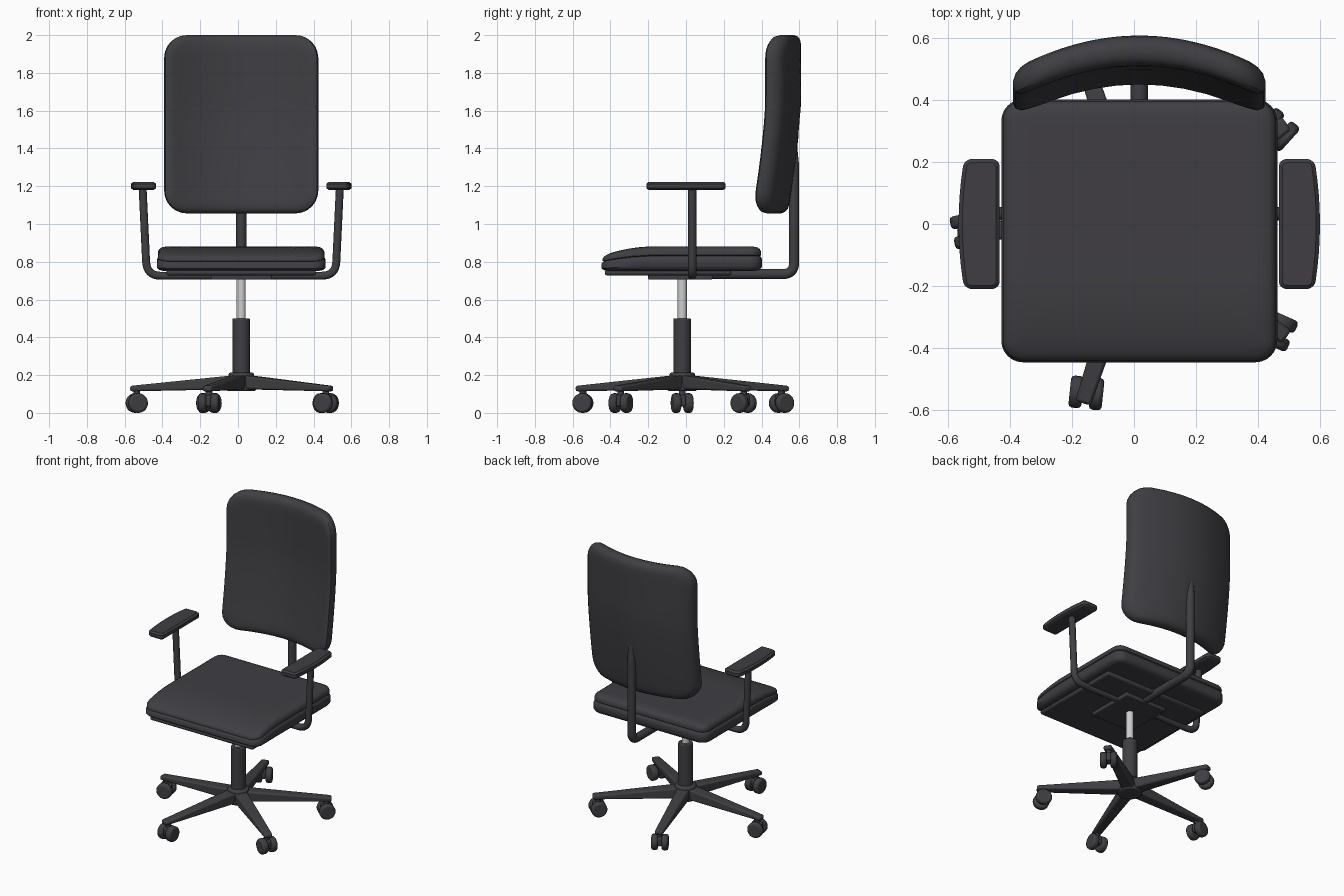
import bpy, bmesh, math
from mathutils import Vector, Matrix

cube = bpy.data.objects.get("Cube")
if cube:
    bpy.data.objects.remove(cube, do_unlink=True)


def material(name, color, rough):
    m = bpy.data.materials.new(name)
    m.use_nodes = True
    m.diffuse_color = color
    b = m.node_tree.nodes["Principled BSDF"]
    b.inputs["Base Color"].default_value = color
    b.inputs["Roughness"].default_value = rough
    return m


DARK = material("charcoal", (0.05, 0.048, 0.055, 1), 0.6)
SILVER = material("silver", (0.62, 0.62, 0.63, 1), 0.4)
CX, CY = 0.017, -0.02      # axis of the column


def finish(name, bm, mat=DARK, angle=40, bevel=0):
    bmesh.ops.recalc_face_normals(bm, faces=bm.faces)
    me = bpy.data.meshes.new(name)
    bm.to_mesh(me)
    bm.free()
    return place(name, me, mat, angle, bevel)


def place(name, me, mat, angle=40, bevel=0):
    ob = bpy.data.objects.new(name, me)
    bpy.context.collection.objects.link(ob)
    me.materials.clear()
    me.materials.append(mat)
    if bevel:
        mod = ob.modifiers.new("Bevel", "BEVEL")
        mod.width, mod.segments = bevel, 2
    bpy.ops.object.select_all(action="DESELECT")
    ob.select_set(True)
    bpy.context.view_layer.objects.active = ob
    bpy.ops.object.shade_smooth_by_angle(angle=math.radians(angle))
    return ob


def outline(hw, hh, r, side=8, arc=6):
    """Rounded rectangle, with extra points along the straight sides."""
    pts = []
    for q, (sx, sy) in enumerate([(1, 1), (-1, 1), (-1, -1), (1, -1)]):
        c = Vector((sx * (hw - r), sy * (hh - r)))
        for i in range(arc + 1):
            a = math.pi / 2 * (q + i / arc)
            pts.append(c + r * Vector((math.cos(a), math.sin(a))))
        a = math.pi / 2 * (q + 1)
        nx, ny = [(-1, 1), (-1, -1), (1, -1), (1, 1)][q]
        end = Vector((nx * (hw - r), ny * (hh - r))) + r * Vector((math.cos(a), math.sin(a)))
        start = pts[-1]
        pts += [start.lerp(end, i / side) for i in range(1, side)]
    return pts


def pad(name, hw, hh, r, profile, shape, angle=40):
    """Cushion made of nested rings; profile holds (inset, height) pairs."""
    bm = bmesh.new()
    rings = []

    def ring(inset, h, s=1):
        pts = outline(hw - inset, hh - inset, max(r - inset, 0.01))
        rings.append([bm.verts.new(shape(p.x * s, p.y * s, h)) for p in pts])

    inner = [0.15, 0.3, 0.45, 0.6, 0.75, 0.9]
    for s in inner:
        ring(*profile[0], s)
    for p in profile:
        ring(*p)
    for s in reversed(inner):
        ring(*profile[-1], s)
    n = len(rings[0])
    for a, b in zip(rings, rings[1:]):
        for i in range(n):
            bm.faces.new((a[i], a[(i + 1) % n], b[(i + 1) % n], b[i]))
    bm.faces.new(rings[0])
    bm.faces.new(rings[-1])
    return finish(name, bm, DARK, angle)


def tube(name, pts, r, bend=0.07, tip=1.0):
    """Round bar through the points with softened bends."""
    pts = [Vector(p) for p in pts]
    path = [pts[0]]
    for a, b, c in zip(pts, pts[1:], pts[2:]):
        p, q = b + (a - b).normalized() * bend, b + (c - b).normalized() * bend
        for i in range(9):
            t = i / 8
            path.append(p.lerp(b, t).lerp(b.lerp(q, t), t))
    path.append(pts[-1])
    cu = bpy.data.curves.new(name, "CURVE")
    cu.dimensions = "3D"
    cu.bevel_depth, cu.bevel_resolution, cu.use_fill_caps = r, 3, True
    sp = cu.splines.new("POLY")
    sp.points.add(len(path) - 1)
    for v, p in zip(sp.points, path):
        v.co = (*p, 1)
    sp.points[-1].radius = tip
    tmp = bpy.data.objects.new(name, cu)
    me = bpy.data.meshes.new_from_object(tmp)
    bpy.data.objects.remove(tmp)
    return place(name, me, DARK)


def cylinder(name, r1, r2, depth, mtx, mat=DARK, bevel=0, seg=24):
    bm = bmesh.new()
    bmesh.ops.create_cone(bm, cap_ends=True, segments=seg, radius1=r1, radius2=r2,
                          depth=depth, matrix=mtx)
    return finish(name, bm, mat, 40, bevel)


def box(name, lo, hi, bevel=0, mtx=Matrix(), edit=None):
    bm = bmesh.new()
    bmesh.ops.create_cube(bm, size=1)
    for v in bm.verts:
        v.co = [l + (c + 0.5) * (h - l) for l, h, c in zip(lo, hi, v.co)]
        if edit:
            edit(v.co)
    bm.transform(mtx)
    return finish(name, bm, DARK, 40, bevel)


def at(z):
    return Matrix.Translation((CX, CY, z))


# Seat cushion with a front edge that rolls down
def seat_shape(x, y, h):
    y -= 0.022
    t = min(max((-0.17 - y) / 0.28, 0), 1)
    return (x + CX, y, 0.752 + h * (1 - 0.4 * t * t))


pad("seat_cushion", 0.446, 0.425, 0.07,
    [(0.035, 0), (0.012, 0.006), (0, 0.022), (0, 0.06), (0.006, 0.074), (0.012, 0.078),
     (0.006, 0.083), (0.005, 0.1), (0.012, 0.115), (0.025, 0.124), (0.05, 0.129)], seat_shape)
box("seat_base", (-0.38, -0.43, 0.728), (0.414, 0.24, 0.756), 0.012)
box("mount_plate", (CX - 0.16, -0.2, 0.705), (CX + 0.16, 0.14, 0.735), 0.006)


# Backrest, curved around the sitter and leaning at the bottom
def back_shape(x, z, h):
    z += 1.528
    t = min(max((1.65 - z) / 0.6, 0), 1)
    wrap = 0.11 * (x / 0.408) ** 2
    return (x + CX, 0.512 + h - wrap - 0.07 * t ** 1.4, z)


pad("backrest", 0.408, 0.472, 0.12,
    [(0.05, 0), (0.022, 0.006), (0.006, 0.02), (0, 0.04), (0, 0.06),
     (0.008, 0.08), (0.025, 0.092), (0.05, 0.097)], back_shape)
tube("back_support", [(CX, 0.05, 0.735), (CX, 0.572, 0.735), (CX, 0.572, 1.25),
                      (CX, 0.572, 1.46)], 0.028, 0.06, 0.45)

# Armrests
for side, s in (("right", -1), ("left", 1)):
    tube(side + "_arm_post", [(CX + s * 0.1, 0.033, 0.726), (CX + s * 0.5, 0.033, 0.726),
                              (CX + s * 0.522, 0.033, 1.19)], 0.022, 0.075)

    def arm_shape(x, y, h, s=s):
        x += 0.018 * s * (1 - (y / 0.21) ** 2) - 0.009 * s if x * s > 0 else 0
        return (CX + s * 0.513 + x, y, 1.18 + h)
    pad(side + "_arm_pad", 0.062, 0.21, 0.025,
        [(0.012, 0), (0, 0.01), (0, 0.032), (0.012, 0.043)], arm_shape)

# Gas column and hub
cylinder("gas_piston", 0.024, 0.024, 0.23, at(0.6), SILVER)
cylinder("column_sleeve", 0.047, 0.047, 0.32, at(0.34), DARK, 0.006)
cylinder("base_hub", 0.08, 0.066, 0.1, at(0.165), DARK, 0.012)


# Five star legs with twin wheel casters
def taper(co):
    if co.x > 0.3:
        co.y *= 0.62
        co.z = 0.143 if co.z > 0.16 else 0.114


for i in range(5):
    turn = at(0) @ Matrix.Rotation(math.radians(180 + 72 * i), 4, "Z")
    box(f"base_leg_{i + 1}", (0.03, -0.042, 0.125), (0.588, 0.042, 0.2), 0.01, turn, taper)
    fork = turn @ Matrix.Translation((0.553, 0, 0)) @ Matrix.Rotation(math.radians(12), 4, "Z")
    cylinder(f"caster_stem_{i + 1}", 0.018, 0.018, 0.07,
             fork @ Matrix.Translation((0, 0, 0.09)), seg=12)
    box(f"caster_hood_{i + 1}", (-0.035, -0.014, 0.035), (0.035, 0.014, 0.095), 0.008, fork)
    for k, s in enumerate((-1, 1)):
        cylinder(f"caster_wheel_{i + 1}_{k + 1}", 0.052, 0.052, 0.042,
                 fork @ Matrix.Translation((0, s * 0.033, 0.052))
                 @ Matrix.Rotation(math.pi / 2, 4, "X"), DARK, 0.012, 20)
